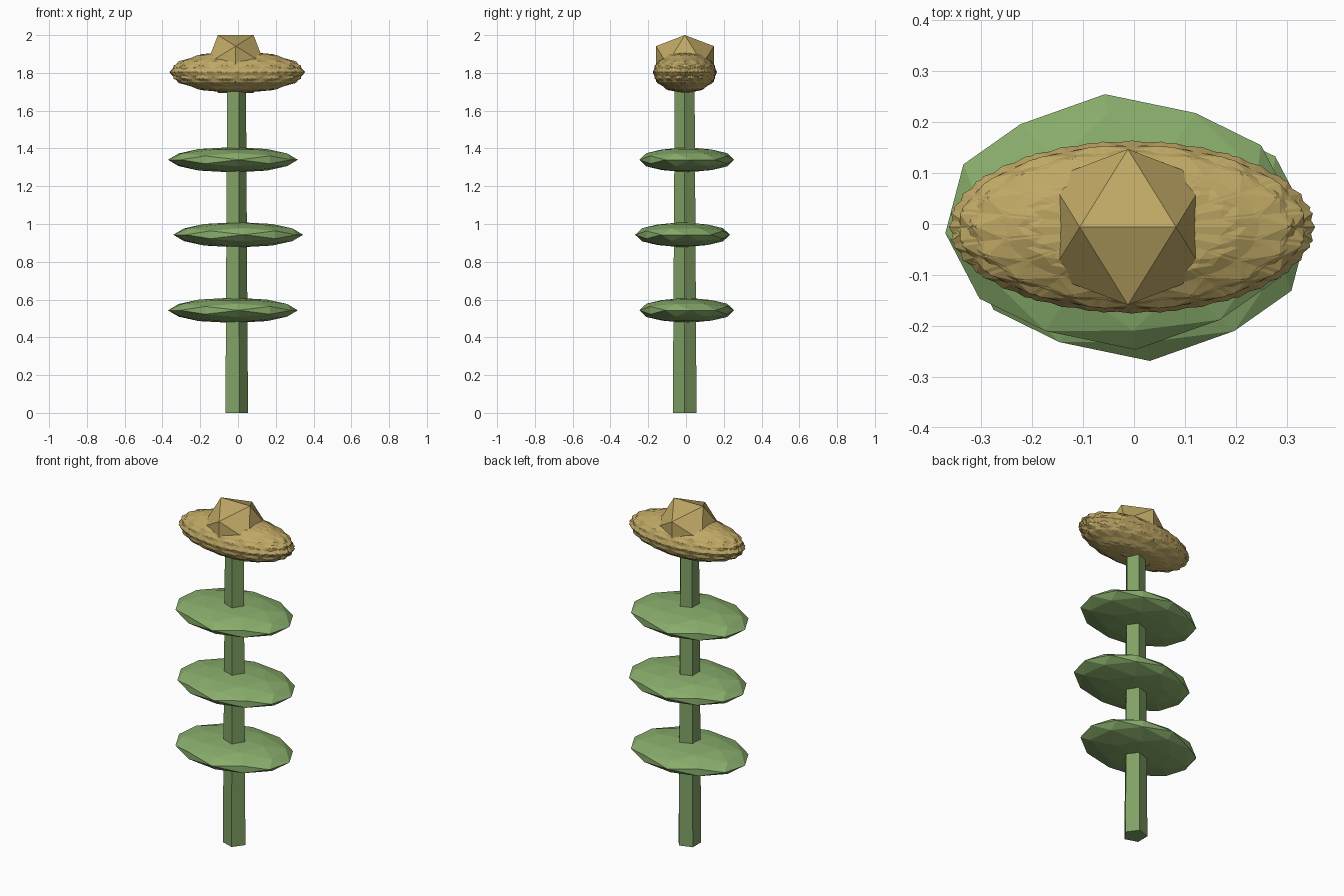
import bpy, bmesh
from math import radians, pi
from mathutils import Matrix, Vector

if "Cube" in bpy.data.objects:
    bpy.data.objects.remove(bpy.data.objects["Cube"])

CX, CY = -0.013, -0.007   # stem axis


def material(name, rgb):
    m = bpy.data.materials.new(name)
    m.diffuse_color = (*rgb, 1)
    m.use_nodes = True
    m.node_tree.nodes["Principled BSDF"].inputs["Base Color"].default_value = m.diffuse_color
    return m


def finish(bm, name, mat):
    me = bpy.data.meshes.new(name)
    bm.to_mesh(me)
    bm.free()
    ob = bpy.data.objects.new(name, me)
    bpy.context.collection.objects.link(ob)
    me.materials.append(mat)
    return ob


def add_ico(bm, level, spin, scale, loc):
    # icosphere turned so an edge lies on top, spun, then stretched
    mat = (Matrix.Translation(Vector(loc)) @ Matrix.Diagonal((*scale, 1))
           @ Matrix.Rotation(spin, 4, 'Z') @ Matrix.Rotation(-radians(31.717), 4, 'Y'))
    bmesh.ops.create_icosphere(bm, subdivisions=level, radius=1, matrix=mat)


green = material("stem_green", (0.22, 0.36, 0.13))
leaf_green = material("leaf_green", (0.25, 0.42, 0.15))
gold = material("petal_gold", (0.52, 0.39, 0.13))

# Five-sided tapering stem
bm = bmesh.new()
bmesh.ops.create_cone(bm, cap_ends=True, segments=5, radius1=0.066, radius2=0.055, depth=1.75,
                      matrix=Matrix.Translation((CX, CY, 0.875)) @ Matrix.Rotation(-pi / 2, 4, 'Z'))
# turn so one corner points to +x
far = max(bm.verts, key=lambda v: (v.co.xy - Vector((CX, CY))).length)
ring = [v for v in bm.verts if v.co.z < 0.1]
tip = max(ring, key=lambda v: v.co.x).co
angle = Vector((tip.x - CX, tip.y - CY)).angle_signed(Vector((1, 0)))
bmesh.ops.rotate(bm, verts=bm.verts, cent=(CX, CY, 0), matrix=Matrix.Rotation(-angle, 3, 'Z'))
finish(bm, "stem", green)

# Three flat leaf discs, alternately turned half round
for i, z in enumerate((0.543, 0.943, 1.34)):
    s = 1 if i == 1 else -1
    bm = bmesh.new()
    add_ico(bm, 2, radians(5) + (0 if i == 1 else pi), (0.345, 0.252, 0.067),
            (CX + s * 0.014, CY - s * 0.011, z))
    finish(bm, f"leaf_{i + 1}", leaf_green)

# Flower head of overlapping stretched petals
N = 8
for i in range(N):
    bm = bmesh.new()
    add_ico(bm, 2, i * pi / N, (0.36, 0.17, 0.112), (-0.004, -0.006, 1.804))
    finish(bm, f"petal_{i + 1}", gold)

# Faceted flower centre
bm = bmesh.new()
add_ico(bm, 1, 0, (0.18, 0.18, 0.18), (-0.012, -0.006, 1.847))
finish(bm, "flower_centre", gold)
